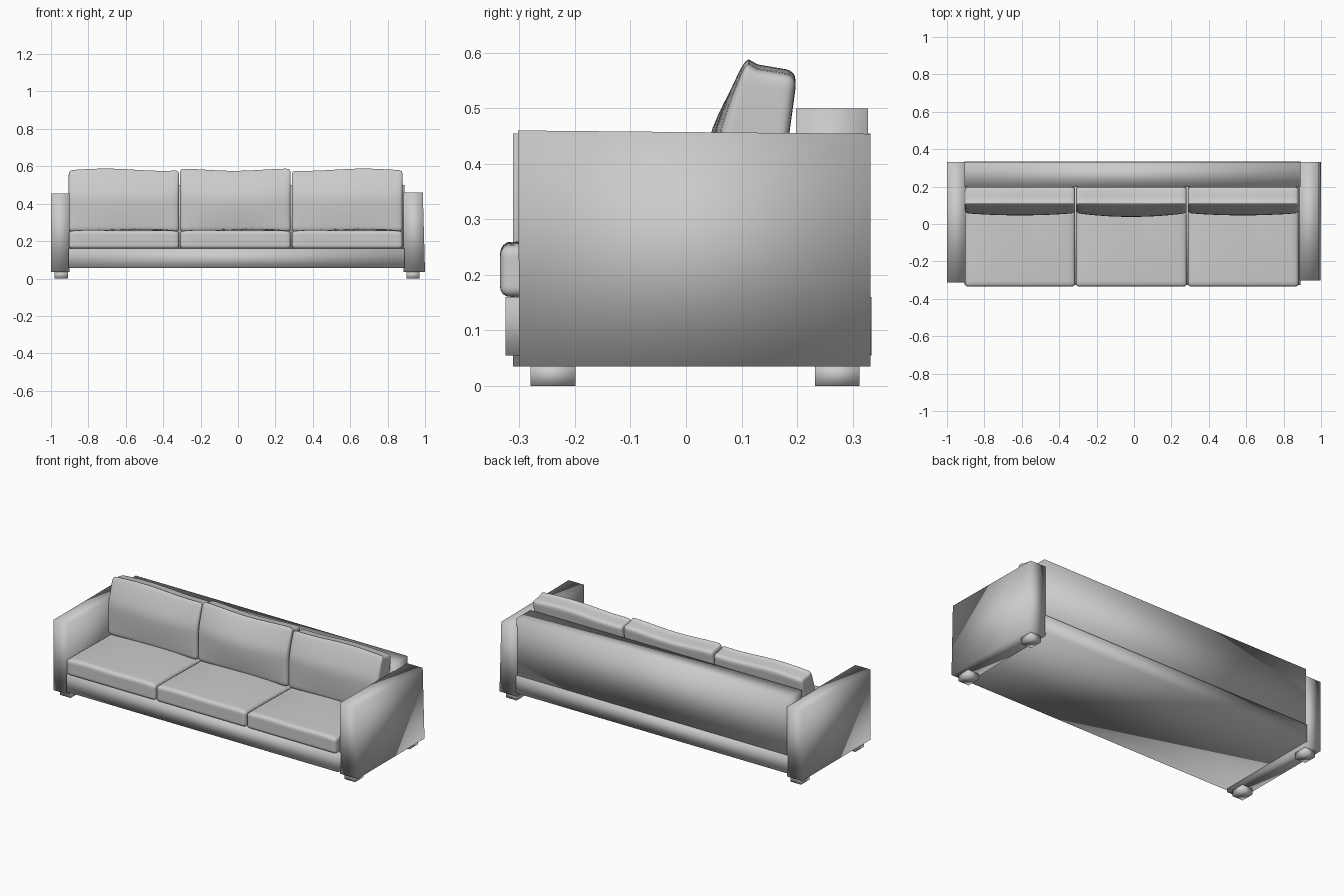
import bpy, bmesh, math
from mathutils import Vector

cube = bpy.data.objects.get("Cube")
if cube:
    bpy.data.objects.remove(cube, do_unlink=True)

grey = bpy.data.materials.new("grey fabric")
grey.use_nodes = True
colour = (0.6, 0.6, 0.6, 1)
grey.diffuse_color = colour
grey.node_tree.nodes["Principled BSDF"].inputs["Base Color"].default_value = colour


def finish(bm, name):
    mesh = bpy.data.meshes.new(name)
    bm.to_mesh(mesh)
    bm.free()
    mesh.materials.append(grey)
    mesh.polygons.foreach_set("use_smooth", [True] * len(mesh.polygons))
    obj = bpy.data.objects.new(name, mesh)
    bpy.context.collection.objects.link(obj)
    return obj


def box(name, low, high, shape=None):
    """Softly shaded box between two corners, with an optional vertex rule."""
    low, high = Vector(low), Vector(high)
    bm = bmesh.new()
    bmesh.ops.create_cube(bm, size=1)
    for v in bm.verts:
        v.co = Vector([(a + b) / 2 + c * (b - a) for a, b, c in zip(low, high, v.co)])
        if shape:
            shape(v.co)
    return finish(bm, name)


def cushion(name, low, high, radius, shape):
    """Rounded box with a regular grid, pushed into shape by a rule."""
    low, high = Vector(low), Vector(high)
    half, centre = (high - low) / 2, (low + high) / 2
    bm = bmesh.new()
    bmesh.ops.create_cube(bm, size=2)
    bmesh.ops.subdivide_edges(bm, edges=bm.edges[:], cuts=19, use_grid_fill=True)
    inner = half - Vector((radius,) * 3)
    for v in bm.verts:
        # crowd the grid towards the borders, then round every edge
        p = Vector([math.sin(c * math.pi / 2) * h for c, h in zip(v.co, half)])
        core = Vector([max(-i, min(i, c)) for c, i in zip(p, inner)])
        if (p - core).length > 0:
            p = core + (p - core).normalized() * radius
        unit = Vector([c / h for c, h in zip(p, half)])
        v.co = centre + p
        shape(v.co, unit)
    return finish(bm, name)


# Frame
box("base", (-0.905, -0.325, 0.055), (0.89, 0.334, 0.16))
box("backrest", (-0.905, 0.198, 0.155), (0.89, 0.328, 0.5))


# Arms: the left one leans in a little and its top falls to the back
def lean(co):
    if co.z > 0.4:
        co.x -= 0.012 if co.x > 0.95 else 0
        co.z -= 0.006 if co.y > 0 else 0
        co.y -= 0.003 if co.y < 0 else 0


box("left_arm", (0.885, -0.3, 0.035), (1.0, 0.332, 0.46), lean)
box("right_arm", (-1.0, -0.312, 0.035), (-0.9, 0.332, 0.455))

# Feet
for side, x in (("left", 0.9), ("right", -0.98)):
    for end, y in (("front", -0.28), ("back", 0.232)):
        box(f"{side}_{end}_foot", (x, y, 0), (x + 0.07, y + 0.081, 0.04))


# Seat cushions: slightly crowned on top
def crown(co, u):
    if u.z > 0:
        co.z += u.z * 0.014 * (1 - u.x ** 4) * (1 - 0.4 * u.y ** 2)
        co.z += u.z * 0.003 * math.sin(3 * u.x + 2 * u.y)


# Back cushions: puffed front that leans back near the wavy top
def make_back_shape(phase, puff):
    def shape(co, u):
        t = (u.z + 1) / 2
        lean_back = 0.05 * max(0, (t - 0.55) / 0.45) ** 1.3
        if u.y < 0:
            co.y += -u.y * (lean_back - puff * (1 - u.x ** 2) * math.sin(math.pi * t))
        else:
            co.y -= u.y * 0.04 * (1 - t)
        co.z += t * t * (0.006 * math.cos(3 * u.x + phase) - 0.012 * u.y)
    return shape


names = ("right", "middle", "left")
spans = ((-0.905, -0.315), (-0.31, 0.282), (0.288, 0.88))
for i, (name, (x0, x1)) in enumerate(zip(names, spans)):
    cushion(f"{name}_seat_cushion", (x0, -0.335, 0.16), (x1, 0.2, 0.25), 0.018, crown)
    puff = 0.02 if i == 1 else 0.012
    cushion(f"{name}_back_cushion", (x0, 0.058, 0.25), (x1, 0.2, 0.573), 0.02,
            make_back_shape(1.0 + 2.2 * i, puff))
